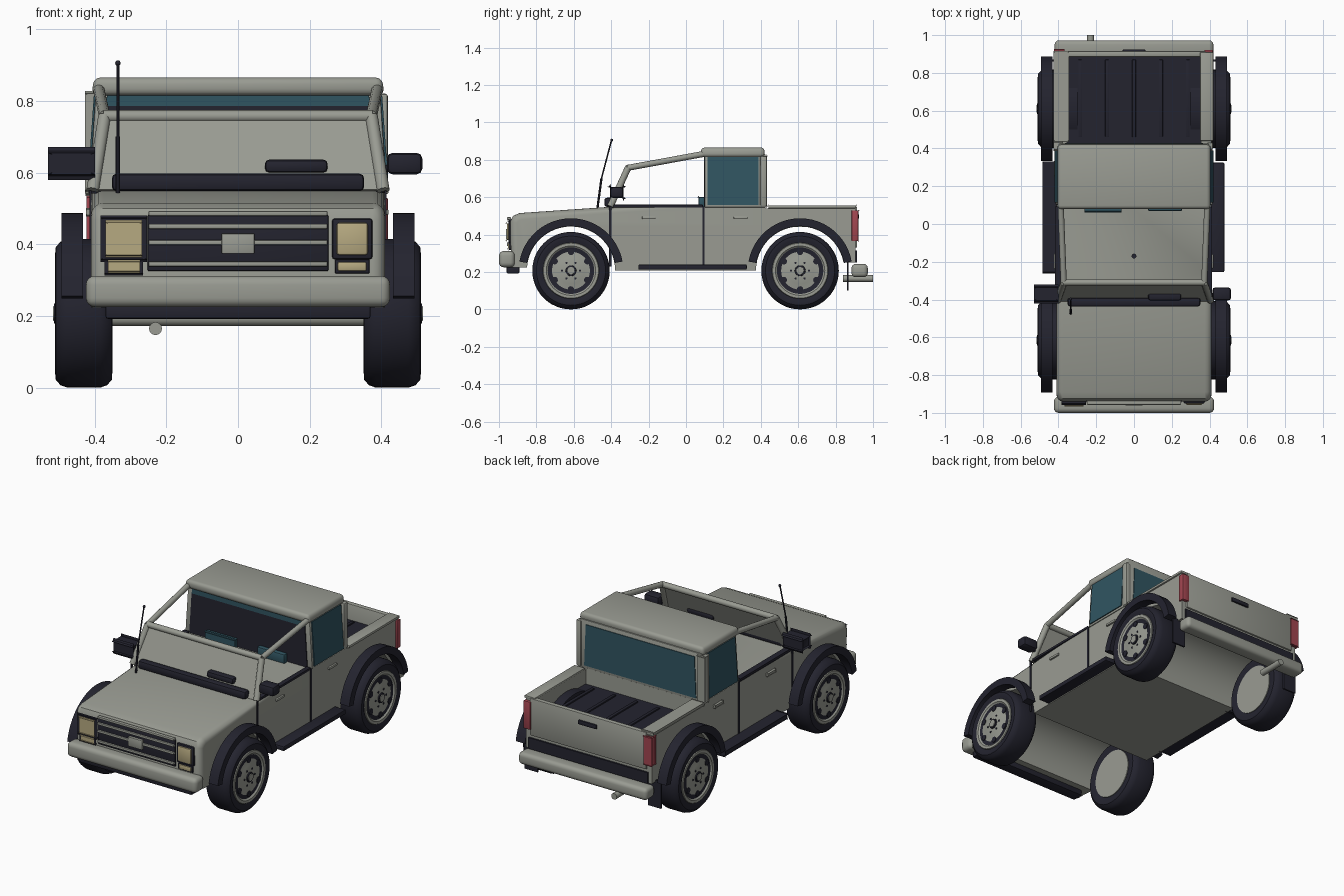
import bpy, bmesh, math
from mathutils import Vector

if "Cube" in bpy.data.objects:
    bpy.data.objects.remove(bpy.data.objects["Cube"])


def colour(name, r, g, b):
    m = bpy.data.materials.new(name)
    m.diffuse_color = (r, g, b, 1)
    m.use_nodes = True
    m.node_tree.nodes["Principled BSDF"].inputs["Base Color"].default_value = m.diffuse_color
    return m


GREY = colour("body_grey", 0.32, 0.33, 0.29)
NAVY = colour("dark_trim", 0.017, 0.017, 0.028)
TEAL = colour("window_teal", 0.03, 0.09, 0.12)
CREAM = colour("lamp_cream", 0.47, 0.40, 0.22)
RED = colour("tail_red", 0.36, 0.06, 0.08)


def finish(name, bm, mat):
    bmesh.ops.recalc_face_normals(bm, faces=bm.faces)
    me = bpy.data.meshes.new(name)
    bm.to_mesh(me)
    bm.free()
    me.materials.append(mat)
    ob = bpy.data.objects.new(name, me)
    bpy.context.collection.objects.link(ob)
    bpy.context.view_layer.objects.active = ob
    bpy.ops.object.select_all(action='DESELECT')
    ob.select_set(True)
    bpy.ops.object.shade_smooth_by_angle(angle=math.radians(35))
    return ob


def box(name, x, y, z, mat, bevel=0.0, top=1.0, seg=2):
    """Box from ranges; top scales the upper x extent."""
    bm = bmesh.new()
    bmesh.ops.create_cube(bm, size=1)
    for v in bm.verts:
        a = [r[0] + (c + 0.5) * (r[1] - r[0]) for c, r in zip(v.co, (x, y, z))]
        if v.co.z > 0:
            a[0] *= top
        v.co = a
    if bevel:
        bmesh.ops.bevel(bm, geom=bm.edges[:], offset=bevel, segments=seg, profile=0.5, affect='EDGES')
    return finish(name, bm, mat)


def pair(name, x, y, z, mat, bevel=0.0):
    for s, side in ((1, "right"), (-1, "left")):
        box(f"{name}_{side}", (s * x[0], s * x[1]), y, z, mat, bevel)


def panel(name, pts, mat, thick=0.006):
    """Thin plate centred on a four-sided outline."""
    p = [Vector(q) for q in pts]
    n = (p[1] - p[0]).cross(p[2] - p[0]).normalized() * thick / 2
    bm = bmesh.new()
    a = [bm.verts.new(q + n) for q in p]
    b = [bm.verts.new(q - n) for q in p]
    bm.faces.new(a)
    bm.faces.new(b[::-1])
    for i in range(4):
        j = (i + 1) % 4
        bm.faces.new((a[i], b[i], b[j], a[j]))
    return finish(name, bm, mat)


def prism(name, outline, x0, x1, mat, bevel_rule=None, width=0.03):
    """Side profile (y, z) extruded across x."""
    bm = bmesh.new()
    f = bm.faces.new([bm.verts.new((x0, y, z)) for y, z in outline])
    g = bmesh.ops.extrude_face_region(bm, geom=[f])["geom"]
    for v in g:
        if isinstance(v, bmesh.types.BMVert):
            v.co.x = x1
    bmesh.ops.recalc_face_normals(bm, faces=bm.faces)
    if bevel_rule:
        es = [e for e in bm.edges if abs(e.verts[0].co.x - e.verts[1].co.x) < 1e-5
              and all(bevel_rule(v.co) for v in e.verts)]
        bmesh.ops.bevel(bm, geom=es, offset=width, segments=4, profile=0.5, affect='EDGES')
    return finish(name, bm, mat)


def lathe(name, prof, centre, mat, side=1, n=48):
    """Revolve (x, radius) points round an x axis through centre (y, z)."""
    bm = bmesh.new()
    rings = [[bm.verts.new((side * x, centre[0] + r * math.cos(2 * math.pi * i / n),
                            centre[1] + r * math.sin(2 * math.pi * i / n))) for i in range(n)]
             for x, r in prof]
    for a, b in zip(rings, rings[1:]):
        for i in range(n):
            j = (i + 1) % n
            bm.faces.new((a[i], a[j], b[j], b[i]))
    bm.faces.new(rings[0])
    bm.faces.new(rings[-1])
    return finish(name, bm, mat)


def rod(name, p, q, r, mat, n=12):
    p, q = Vector(p), Vector(q)
    bm = bmesh.new()
    bmesh.ops.create_cone(bm, cap_ends=True, segments=n, radius1=r, radius2=r, depth=(q - p).length)
    rot = (q - p).to_track_quat('Z', 'Y')
    for v in bm.verts:
        v.co = rot @ v.co + (p + q) / 2
    return finish(name, bm, mat)


def arc(cy, r, a0, a1, n=24):
    t = [math.radians(a0 + (a1 - a0) * i / n) for i in range(n + 1)]
    return [(cy + r * math.cos(a), WZ + r * math.sin(a)) for a in t]


WZ, FRONT, REAR, ARCH = 0.207, -0.615, 0.61, 0.236

# main body with wheel tunnels
outline = [(-0.935, 0.225), (-0.94, 0.47), (-0.925, 0.50), (-0.89, 0.515), (-0.41, 0.548),
           (0.425, 0.548), (0.425, 0.45), (0.905, 0.45), (0.905, 0.25)]
outline += arc(REAR, ARCH, 11, 180) + arc(FRONT, ARCH, 0, 176)
prism("body", outline, -0.41, 0.41, GREY,
      lambda c: c.y < -0.40 and abs(math.hypot(c.y - FRONT, c.z - WZ) - ARCH) > 0.002
      and c.z > 0.22, 0.035)

# bed, tailgate and rails
pair("bed_side", (0.355, 0.41), (0.42, 0.905), (0.44, 0.54), GREY)
pair("bed_rail", (0.35, 0.42), (0.44, 0.91), (0.54, 0.556), GREY, 0.005)
box("tailgate", (-0.38, 0.38), (0.885, 0.915), (0.33, 0.55), GREY, 0.006)
box("bed_floor", (-0.355, 0.355), (0.43, 0.886), (0.445, 0.456), NAVY)
for i in range(5):
    x = -0.285 + i * 0.1425
    box(f"bed_ridge_{i}", (x - 0.01, x + 0.01), (0.46, 0.87), (0.45, 0.464), NAVY, 0.003)
box("tailgate_handle", (-0.06, 0.06), (0.91, 0.925), (0.485, 0.51), NAVY, 0.005)
box("rear_valance", (-0.39, 0.39), (0.89, 0.915), (0.25, 0.315), NAVY)
pair("tail_light", (0.372, 0.418), (0.885, 0.922), (0.365, 0.53), RED, 0.005)

# bumpers and exhaust
box("front_bumper", (-0.424, 0.424), (-1.0, -0.915), (0.225, 0.312), GREY, 0.025, seg=4)
box("rear_bumper", (-0.42, 0.42), (0.885, 0.972), (0.172, 0.243), GREY, 0.022, seg=4)
box("front_skid", (-0.37, 0.37), (-0.96, -0.89), (0.192, 0.235), NAVY, 0.008)
rod("exhaust", (-0.23, 0.84, 0.165), (-0.23, 1.0, 0.165), 0.018, GREY, 16)

# front face
box("grille", (-0.252, 0.252), (-0.947, -0.93), (0.325, 0.482), NAVY, 0.004)
for i, z in enumerate((0.345, 0.405, 0.45, 0.486)):
    box(f"grille_bar_{i}", (-0.25, 0.25), (-0.957, -0.935), (z - 0.007, z + 0.007), GREY, 0.004)
box("grille_plate", (-0.046, 0.046), (-0.962, -0.94), (0.374, 0.43), GREY, 0.003)
pair("headlight_frame", (0.262, 0.375), (-0.95, -0.925), (0.358, 0.472), NAVY, 0.008)
pair("headlight", (0.275, 0.362), (-0.958, -0.93), (0.37, 0.46), CREAM, 0.007)
pair("indicator_frame", (0.27, 0.367), (-0.947, -0.925), (0.318, 0.358), NAVY, 0.005)
pair("indicator", (0.278, 0.358), (-0.953, -0.93), (0.325, 0.351), CREAM, 0.005)

# wheels, flares, door details, mirrors
for s, side in ((1, "right"), (-1, "left")):
    for cy, end in ((FRONT, "front"), (REAR, "rear")):
        tag = f"{end}_{side}"
        c = (cy, WZ)
        lathe("tyre_" + tag, [(0.358, 0.14), (0.35, 0.16), (0.352, 0.185), (0.365, 0.20), (0.385, 0.207),
                              (0.475, 0.207), (0.495, 0.20), (0.508, 0.185), (0.51, 0.165),
                              (0.50, 0.145)], c, NAVY, s)
        lathe("rim_" + tag, [(0.354, 0.14), (0.502, 0.15), (0.507, 0.147), (0.507, 0.132),
                             (0.498, 0.122), (0.503, 0.07), (0.506, 0.06)], c, GREY, s)
        lathe("hub_ring_" + tag, [(0.50, 0.03), (0.513, 0.028)], c, NAVY, s, 20)
        lathe("hub_cap_" + tag, [(0.50, 0.023), (0.516, 0.02)], c, GREY, s, 20)
        for i in range(6):
            a = math.radians(60 * i + 30)
            d = (math.cos(a), math.sin(a))
            lathe(f"rim_hole_{tag}_{i}", [(0.495, 0.017), (0.505, 0.017)],
                  (cy + 0.1 * d[0], WZ + 0.1 * d[1]), NAVY, s, 12)
            lathe(f"lug_{tag}_{i}", [(0.50, 0.006), (0.509, 0.006)],
                  (cy + 0.048 * d[1], WZ + 0.048 * d[0]), NAVY, s, 8)
        prism("flare_" + tag, arc(cy, 0.28, 10, 170) + arc(cy, 0.238, 170, 10),
              s * 0.432, s * 0.492, NAVY)
    prism("bed_wheel_hump_" + side, arc(REAR, 0.272, 50, 130) + arc(REAR, 0.24, 130, 50),
          s * 0.30, s * 0.36, NAVY)
    for i, y in enumerate((-0.405, 0.093)):
        panel(f"door_gap_{i}_{side}", [(s * 0.411, y - 0.006, 0.23), (s * 0.411, y + 0.006, 0.23),
                                       (s * 0.411, y + 0.006, 0.55), (s * 0.411, y - 0.006, 0.55)], NAVY)
    # windscreen frame and roof rails
    foot, head = (s * 0.405, -0.405, 0.55), (s * 0.372, -0.31, 0.757)
    rod("pillar_" + side, foot, head, 0.018, GREY)
    rod("roof_rail_" + side, head, (s * 0.388, 0.10, 0.832), 0.016, GREY)
    # side glass follows the taper of the hardtop
    panel("side_window_" + side, [(s * 0.417, 0.115, 0.558), (s * 0.417, 0.388, 0.558),
                                  (s * 0.399, 0.388, 0.815), (s * 0.399, 0.115, 0.815)], TEAL)
    rod("mirror_arm_" + side, (s * 0.395, -0.375, 0.60), (s * 0.44, -0.375, 0.625), 0.01, NAVY)
pair("mirror", (0.415, 0.514), (-0.405, -0.335), (0.595, 0.655), NAVY, 0.016)
pair("door_top_trim", (0.385, 0.414), (-0.40, 0.09), (0.545, 0.56), NAVY, 0.003)
pair("running_board", (0.40, 0.478), (-0.255, 0.325), (0.212, 0.24), NAVY, 0.006)
pair("mudflap", (0.36, 0.445), (0.86, 0.87), (0.10, 0.26), NAVY)
pair("front_handle", (0.405, 0.42), (-0.235, -0.16), (0.482, 0.497), GREY, 0.004)
pair("rear_handle", (0.405, 0.42), (0.255, 0.33), (0.482, 0.497), GREY, 0.004)

# windscreen
panel("windscreen", [(-0.40, -0.405, 0.55), (0.40, -0.405, 0.55),
                     (0.37, -0.31, 0.757), (-0.37, -0.31, 0.757)], GREY, 0.01)
rod("windscreen_top_bar", (-0.375, -0.31, 0.757), (0.375, -0.31, 0.757), 0.017, GREY)
box("cowl", (-0.352, 0.352), (-0.437, -0.39), (0.548, 0.597), NAVY, 0.014)
box("cowl_pod", (0.075, 0.25), (-0.405, -0.36), (0.60, 0.636), NAVY, 0.012)

# hardtop
box("hardtop", (-0.415, 0.415), (0.10, 0.425), (0.545, 0.83), GREY, 0.004, 0.955)
box("roof", (-0.408, 0.408), (0.08, 0.42), (0.815, 0.865), GREY, 0.018, 0.985, 3)
pair("rear_pillar_trim", (0.385, 0.418), (0.395, 0.432), (0.55, 0.82), GREY, 0.008)
panel("rear_window", [(-0.365, 0.426, 0.562), (0.365, 0.426, 0.562),
                      (0.355, 0.426, 0.805), (-0.355, 0.426, 0.805)], TEAL)
panel("cab_back_panel", [(-0.385, 0.098, 0.55), (0.385, 0.098, 0.55),
                         (0.37, 0.098, 0.786), (-0.37, 0.098, 0.786)], NAVY)
panel("cab_front_glass", [(-0.37, 0.098, 0.786), (0.37, 0.098, 0.786),
                          (0.365, 0.098, 0.815), (-0.365, 0.098, 0.815)], TEAL)
pair("seat_top", (0.075, 0.255), (0.068, 0.10), (0.54, 0.60), TEAL, 0.008)
rod("gear_knob", (0, -0.17, 0.54), (0, -0.17, 0.556), 0.013, NAVY)

# antenna
rod("antenna_base", (-0.335, -0.475, 0.53), (-0.335, -0.452, 0.70), 0.006, NAVY, 8)
rod("antenna_mast", (-0.335, -0.452, 0.70), (-0.335, -0.398, 0.905), 0.004, NAVY, 8)
bm = bmesh.new()
bmesh.ops.create_uvsphere(bm, u_segments=10, v_segments=6, radius=0.008)
bmesh.ops.translate(bm, verts=bm.verts, vec=(-0.335, -0.397, 0.905))
finish("antenna_tip", bm, NAVY)
